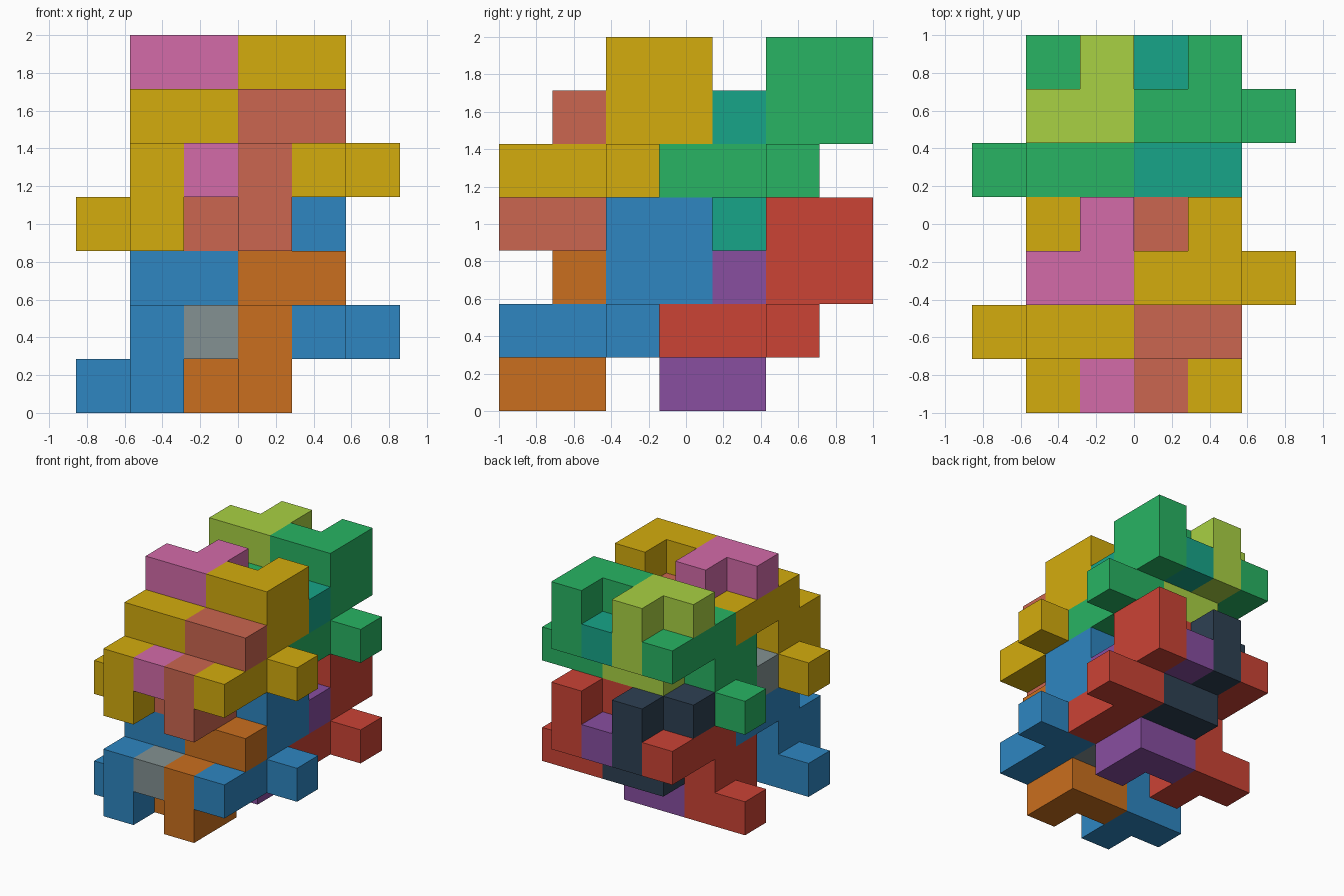
import bpy, bmesh
from mathutils import Vector

if "Cube" in bpy.data.objects:
    bpy.data.objects.remove(bpy.data.objects["Cube"])

U = 2 / 7  # cell size

# One nine-cell puzzle piece, in (x, y, z) cells
PIECE = [(0, 0, 0), (-1, 1, 0), (0, 1, 0), (0, 0, 1), (0, 1, 1),
         (0, 1, 2), (1, 1, 2), (0, 2, 2), (0, 3, 2)]
# The same piece turned half way round about the x axis
TURNED = [(x, 3 - y, 3 - z) for x, y, z in PIECE]


def material(name, hex_code):
    rgb = [int(hex_code[i:i + 2], 16) / 255 for i in (0, 2, 4)]
    lin = [c / 12.92 if c < 0.04045 else ((c + 0.055) / 1.055) ** 2.4 for c in rgb]
    mat = bpy.data.materials.new(name)
    mat.diffuse_color = (*lin, 1)
    mat.use_nodes = True
    mat.node_tree.nodes["Principled BSDF"].inputs["Base Color"].default_value = mat.diffuse_color
    return mat


def build_piece(name, cells, offset, mat):
    """Closed outer skin of a group of cells, with flat areas merged."""
    bm = bmesh.new()
    filled = set(cells)
    for cell in cells:
        centre = Vector(cell) + Vector(offset) + Vector((0.5, 0.5, 0.5))
        for axis in range(3):
            for sign in (-1, 1):
                side = list(cell)
                side[axis] += sign
                if tuple(side) in filled:
                    continue
                n, a, b = Vector(), Vector(), Vector()
                n[axis] = sign / 2
                a[(axis + 1) % 3] = 0.5
                b[(axis + 2) % 3] = 0.5 * sign
                corners = (n - a - b, n + a - b, n + a + b, n - a + b)
                bm.faces.new([bm.verts.new((centre + c) * U - Vector((0, 1, 0)))
                              for c in corners])
    bmesh.ops.remove_doubles(bm, verts=bm.verts, dist=0.001)
    bmesh.ops.dissolve_limit(bm, angle_limit=0.01, verts=bm.verts, edges=bm.edges)
    mesh = bpy.data.meshes.new(name)
    bm.to_mesh(mesh)
    bm.free()
    mesh.materials.append(mat)
    obj = bpy.data.objects.new(name, mesh)
    bpy.context.collection.objects.link(obj)


# Four blocks of pieces: name, y and z shift, colours of outer / upright / turned pieces
BLOCKS = [
    ("lower_front", 0, 0, ("blue", "2E86C1"), ("orange", "CA6F1E"), ("grey", "839192")),
    ("lower_back", 3, 0, ("red", "CB4335"), ("purple", "884EA0"), ("navy", "2E4053")),
    ("upper_front", 0, 3, ("yellow", "D4AC0D"), ("salmon", "CB6650"), ("pink", "D36BA9")),
    ("upper_back", 3, 3, ("green", "28B463"), ("teal", "17A589"), ("lime", "A9D143")),
]
for block, y, z, *colours in BLOCKS:
    outer, upright, turned = [material(*c) for c in colours]
    build_piece(block + "_left_piece", PIECE, (-2, y, z), outer)
    build_piece(block + "_inner_piece", PIECE, (0, y, z), upright)
    build_piece(block + "_inner_turned_piece", TURNED, (-1, y, z), turned)
    build_piece(block + "_right_turned_piece", TURNED, (1, y, z), outer)
